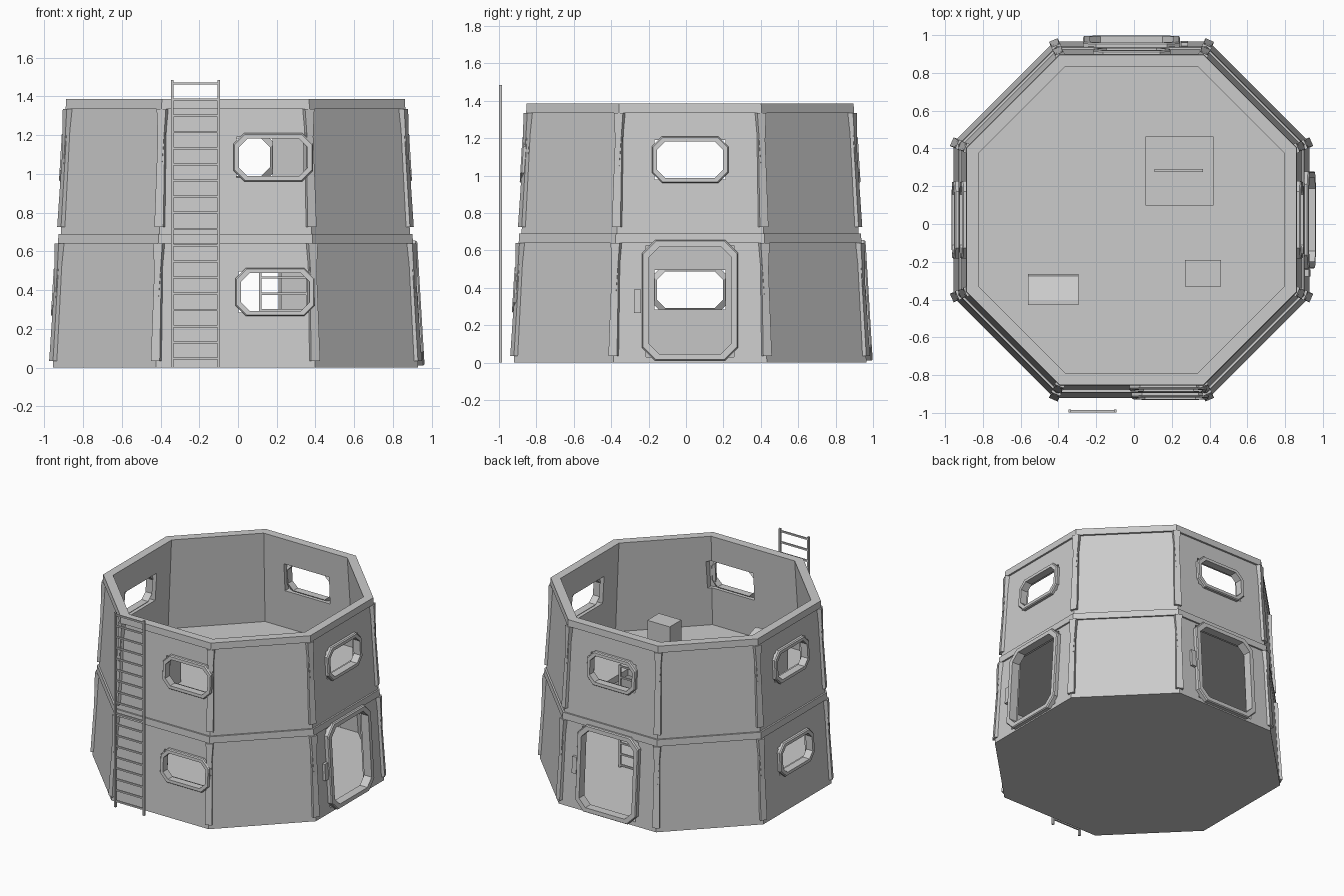
import bpy, bmesh, math
from mathutils import Vector

if "Cube" in bpy.data.objects:
    bpy.data.objects.remove(bpy.data.objects["Cube"])

CX, CY = -0.013, 0.022            # tower axis
TAPER, BASE, WALL = 0.06, 0.943, 0.05
grey = bpy.data.materials.new("light_grey")
grey.diffuse_color = (0.6, 0.6, 0.6, 1)
grey.use_nodes = True
grey.node_tree.nodes["Principled BSDF"].inputs["Base Color"].default_value = grey.diffuse_color


def apothem(z):
    return BASE - TAPER * z


def make(name, verts, faces):
    me = bpy.data.meshes.new(name)
    me.from_pydata([tuple(v) for v in verts], [], faces)
    bm = bmesh.new()
    bm.from_mesh(me)
    bmesh.ops.recalc_face_normals(bm, faces=bm.faces)
    bm.to_mesh(me)
    bm.free()
    me.materials.append(grey)
    ob = bpy.data.objects.new(name, me)
    bpy.context.collection.objects.link(ob)
    return ob


def octagon(a, z):
    h = 0.435 * a
    pts = [(a, -h), (a, h), (h, a), (-h, a), (-a, h), (-a, -h), (-h, -a), (h, -a)]
    return [Vector((CX + x, CY + y, z)) for x, y in pts]


def loft(name, rings, closed):
    """Bridge equal rings; close the loop or cap both ends."""
    n, m = len(rings[0]), len(rings)
    faces = []
    for r in range(m if closed else m - 1):
        s = (r + 1) % m
        for i in range(n):
            j = (i + 1) % n
            faces.append((r * n + i, r * n + j, s * n + j, s * n + i))
    if not closed:
        faces += [tuple(range(n)), tuple(range((m - 1) * n, m * n))]
    return make(name, [v for r in rings for v in r], faces)


def oct_ring(name, profile):
    return loft(name, [octagon(a, z) for a, z in profile], True)


def box(name, x0, x1, y0, y1, z0, z1):
    return loft(name, [[Vector((x, y, z)) for x, y in
                        ((x0, y0), (x1, y0), (x1, y1), (x0, y1))] for z in (z0, z1)], False)


def on_face(angle, u, z, proud):
    """Point on a sloping wall: u sideways, proud outward."""
    c, s = math.cos(angle), math.sin(angle)
    a = apothem(z) + proud
    return Vector((CX + a * c - u * s, CY + a * s + u * c, z))


def outline(u, z0, z1, half, ch):
    return [(u - half + ch, z0), (u + half - ch, z0), (u + half, z0 + ch), (u + half, z1 - ch),
            (u + half - ch, z1), (u - half + ch, z1), (u - half, z1 - ch), (u - half, z0 + ch)]


def face_block(name, angle, u0, u1, z0, z1, p0, p1):
    pts = ((u0, z0), (u1, z0), (u1, z1), (u0, z1))
    return loft(name, [[on_face(angle, u, z, p) for u, z in pts] for p in (p0, p1)], False)


def frame(name, angle, u, z0, z1, half, ch, border, proud):
    outer = outline(u, z0, z1, half, ch)
    bev = outline(u, z0 + .006, z1 - .006, half - .006, ch - .002)
    inner = outline(u, z0 + border, z1 - border, half - border, ch * 0.8)
    prof = ((outer, -.01), (outer, proud - .008), (bev, proud), (inner, proud), (inner, -.03))
    loft(name, [[on_face(angle, a, z, p) for a, z in ring] for ring, p in prof], True)


def cut(target, cutter):
    mod = target.modifiers.new("cut", 'BOOLEAN')
    mod.operation, mod.solver, mod.object = 'DIFFERENCE', 'EXACT', cutter
    bpy.context.view_layer.objects.active = target
    bpy.ops.object.modifier_apply(modifier=mod.name)
    bpy.data.objects.remove(cutter)


def ladder(name, x0, x1, y, top, first):
    for side, x in (("left", x0), ("right", x1 - .014)):
        box(f"{name}_{side}_rail", x, x + .014, y - .008, y + .008, 0, top)
    z, i = first, 0
    while z < top - .005:
        box(f"{name}_rung_{i}", x0 + .01, x1 - .01, y - .006, y + .006, z - .006, z + .006)
        z, i = z + .0835, i + 1


# Floors
loft("ground_floor", [octagon(BASE, 0), octagon(apothem(.03), .03)], False)
upper_floor = loft("upper_floor", [octagon(apothem(.64) - .02, .64),
                                   octagon(apothem(.69) - .02, .69)], False)
cut(upper_floor, box("hatch_cutter", .06, .42, .10, .46, .5, .8))

# Walls of both storeys
walls = []
for name, z0, z1 in (("lower_wall", .03, .64), ("upper_wall", .69, 1.34)):
    walls.append(oct_ring(name, [(apothem(z0), z0), (apothem(z1), z1),
                                 (apothem(z1) - WALL, z1), (apothem(z0) - WALL, z0)]))

# Bands above each storey
oct_ring("middle_band", [(apothem(.64) + .012, .64), (apothem(.69) + .012, .69),
                         (apothem(.69) - WALL, .69), (apothem(.64) - WALL, .64)])
oct_ring("top_rim", [(apothem(1.335) + .014, 1.335), (apothem(1.385) + .014, 1.385),
                     (apothem(1.385) - WALL, 1.385), (apothem(1.335) - WALL, 1.335)])

# Windows: (wall, facing angle, sideways offset, sill height)
Q = math.pi / 2
for storey, angle, u, z in ((1, 0, 0, .96), (1, Q, 0, .96), (1, 2 * Q, 0, .96), (1, -Q, .195, .96),
                            (0, 2 * Q, 0, .265), (0, -Q, .205, .265)):
    cut(walls[storey], face_block("window_cutter", angle, u - .19, u + .19,
                                  z + .02, z + .23, -.15, .1))
    frame("window_frame", angle, u, z, z + .25, .205, .055, .028, .026)

# Open doorways with a keypad beside each
for angle in (0, Q):
    cut(walls[0], face_block("door_cutter", angle, -.235, .235, .031, .625, -.15, .1))
    frame("door_frame", angle, 0, .01, .655, .257, .07, .036, .034)
    face_block("door_keypad", angle, -.30, -.262, .265, .39, -.01, .02)

# Corner posts and their tapered top brackets
for k in range(8):
    for z0, z1 in ((.035, .64), (.725, 1.335)):
        def section(z, half, r0, r1):
            c = octagon(apothem(z), z)[k]
            n = Vector((c.x - CX, c.y - CY, 0)).normalized()
            t = Vector((-n.y, n.x, 0))
            return [c + n * r + t * s for r, s in
                    ((r0, -half), (r1, -half), (r1, half), (r0, half))]
        loft("corner_post", [section(z0, .025, -.03, .012), section(z1, .018, -.03, .010)], False)
        loft("corner_bracket", [section(z1 - .3, .008, -.02, .011),
                                section(z1, .026, -.02, .020)], False)

# Ladders
ladder("outer_ladder", -.347, -.092, -.991, 1.485, .047)
ladder("inner_ladder", .108, .365, .283, .81, .047)

# Furniture on the upper floor
box("storage_box", .27, .46, -.33, -.19, .69, .94)
side = [(-.43, .69), (-.265, .69), (-.265, .93), (-.275, .95), (-.405, 1.0), (-.43, 1.0)]
loft("control_console", [[Vector((x, y, z)) for y, z in side] for x in (-.56, -.295)], False)
